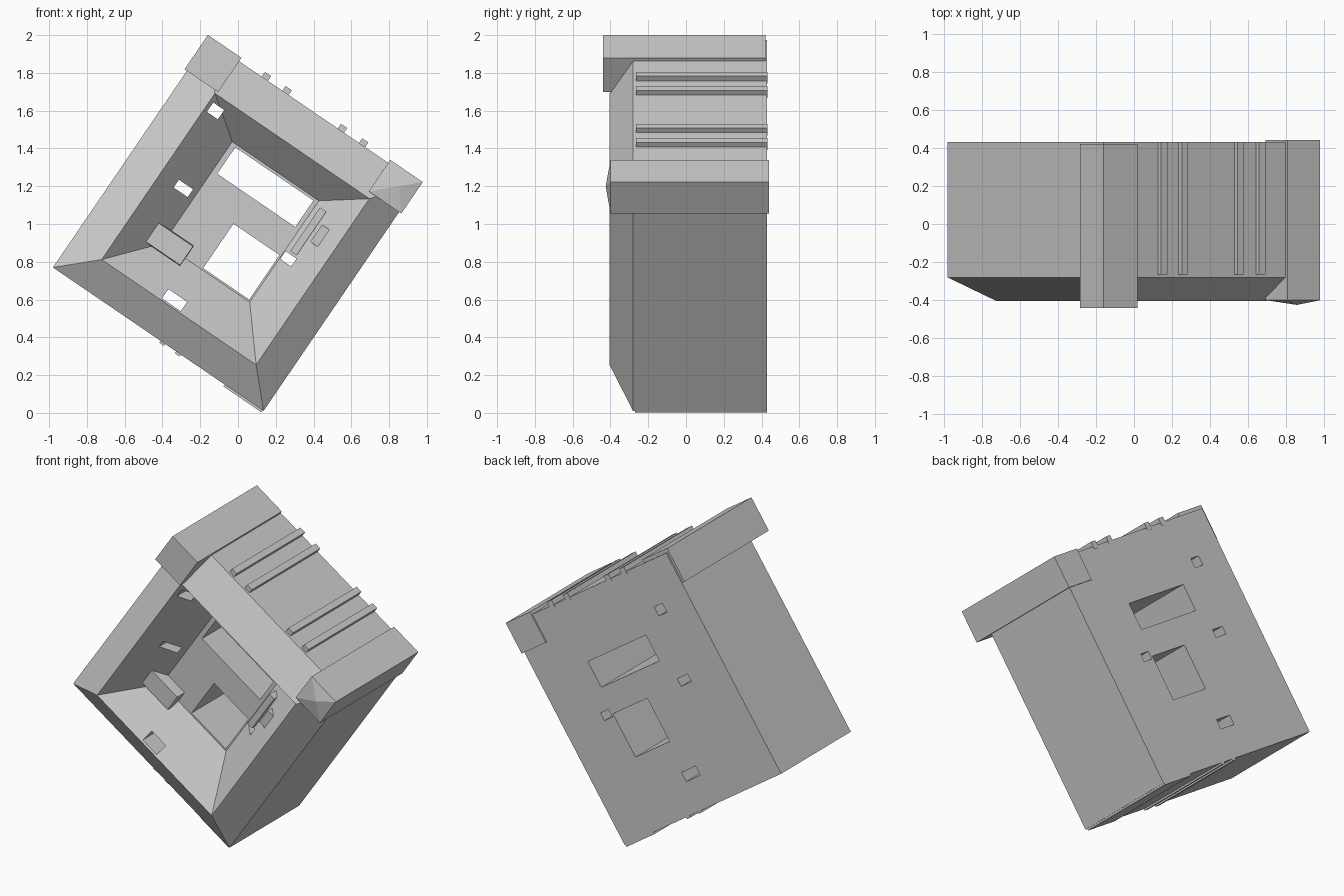
import bpy, bmesh
from mathutils import Vector

if "Cube" in bpy.data.objects:
    bpy.data.objects.remove(bpy.data.objects["Cube"])


def place(u, y, v):
    """Tilted block coordinates (u along lower-left edge, v up the left edge) to world."""
    return Vector((-0.98 + 0.826 * u + 0.563 * v, y, 0.77 - 0.563 * u + 0.826 * v))


def add_loft(bm, loops, peak=None):
    """Rectangular rings (u0, u1, v0, v1, y), back to front, capped; optional raised front."""
    rings = []
    for u0, u1, v0, v1, y in loops:
        pts = ((u0, v0), (u1, v0), (u1, v1), (u0, v1))
        rings.append([bm.verts.new(place(u, y, v)) for u, v in pts])
    for a, b in zip(rings, rings[1:]):
        for i in range(4):
            j = (i + 1) % 4
            bm.faces.new((a[i], a[j], b[j], b[i]))
    bm.faces.new(rings[0])
    if peak:
        tip = bm.verts.new(place(*peak))
        for i in range(4):
            bm.faces.new((rings[-1][i], rings[-1][(i + 1) % 4], tip))
    else:
        bm.faces.new(rings[-1])


def make(name, parts, peak=None):
    bm = bmesh.new()
    for loops in parts:
        add_loft(bm, loops, peak)
    bmesh.ops.recalc_face_normals(bm, faces=bm.faces)
    mesh = bpy.data.meshes.new(name)
    bm.to_mesh(mesh)
    bm.free()
    ob = bpy.data.objects.new(name, mesh)
    bpy.context.collection.objects.link(ob)
    return ob


def box(u0, u1, v0, v1, y0, y1):
    return [(u0, u1, v0, v1, y1), (u0, u1, v0, v1, y0)]


# Main block: bevelled rim rising to a ridge, then sloping into a shallow basin
body = make("block_body", [[
    (0, 1.35, 0, 1.458, 0.43),
    (0, 1.35, 0, 1.458, -0.28),
    (0.19, 1.18, 0.18, 1.245, -0.405),
    (0.41, 0.965, 0.435, 1.085, -0.21),
]])

# Two windows and four peg holes through the block
cutter = make("hole_cutter", [box(*r, -0.6, 0.6) for r in (
    (0.44, 0.94, 0.90, 1.07),
    (0.66, 0.955, 0.445, 0.73),
    (0.21, 0.28, 1.14, 1.20),
    (0.29, 0.38, 0.71, 0.76),
    (0.97, 1.04, 0.715, 0.765),
    (0.57, 0.69, 0.19, 0.25),
)])
cutter.hide_render = True
mod = body.modifiers.new("holes", "BOOLEAN")
mod.operation = "DIFFERENCE"
mod.solver = "EXACT"
mod.object = cutter
bpy.context.view_layer.objects.active = body
bpy.ops.object.modifier_apply(modifier="holes")
bpy.data.objects.remove(cutter)

# Corner blocks: square at the top, faceted at the right
make("top_corner_block", [box(-0.015, 0.20, 1.26, 1.48, -0.44, 0.42)])
make("right_corner_block", [[
    (1.155, 1.364, 1.275, 1.477, 0.44),
    (1.155, 1.364, 1.275, 1.477, -0.40),
]], peak=(1.275, -0.425, 1.39))

# Ridges running front to back on the upper face
make("upper_ridges", [box(u - 0.02, u + 0.02, 1.44, 1.488, -0.265, 0.432)
                      for u in (0.365, 0.497, 0.852, 0.988)])

# Thin raised strips on the lower face
make("lower_strips", [box(a, b, -0.012, 0.03, -0.27, 0.43)
                      for a, b in ((0.69, 0.72), (0.79, 0.82), (1.10, 1.345))])

# Plate and rails inside the basin
make("basin_plate", [[(0.32, 0.56, 0.36, 0.53, 0.0),
                      (0.33, 0.55, 0.39, 0.51, -0.28)]])
make("basin_rails", [box(0.99, 1.03, 0.78, 1.06, -0.30, 0.0),
                     box(1.05, 1.12, 0.88, 0.99, -0.33, 0.0)])
